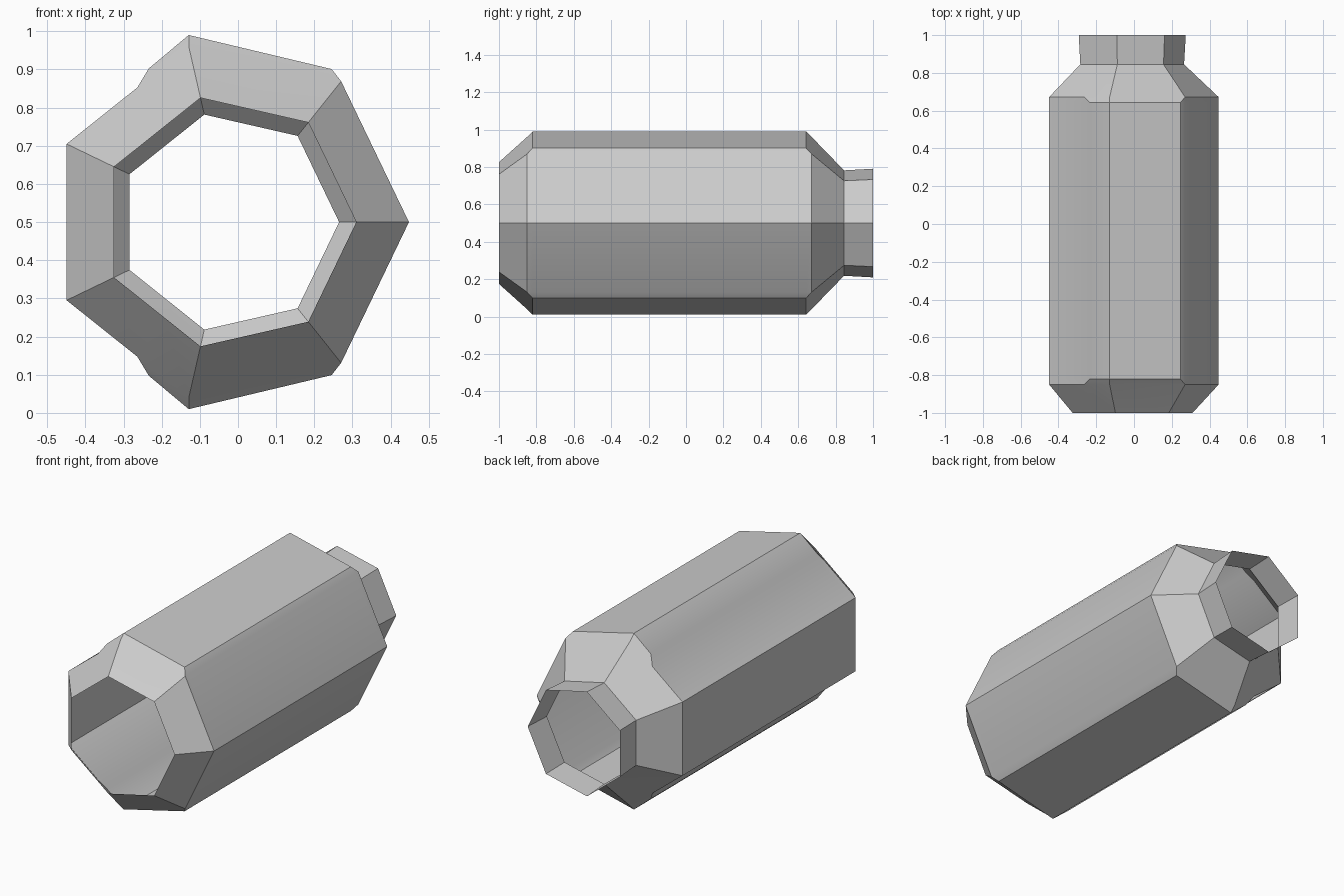
import bpy, bmesh
from math import cos, sin, tau

cube = bpy.data.objects.get("Cube")
if cube:
    bpy.data.objects.remove(cube)

CENTRE_X, CENTRE_Z = -0.024, 0.5
BODY_RADIUS = 0.472


def corner(radius, i):
    """Heptagon corner i, counted from +x, relative to the centre."""
    return radius * cos(tau * i / 7), radius * sin(tau * i / 7)


def section(radius, raised):
    """Closed outline; the plates on top and underneath stand out when raised."""
    v0, v1, v2, v3 = (corner(radius, i) for i in range(4))
    step = tuple(a + (b - a) * 0.42 for a, b in zip(v2, v3))
    plate_right, plate_left = v1, step
    if raised:
        plate_right = (v1[0] - 0.025, v1[1] + 0.032)
        v2 = (v2[0], v2[1] + 0.03)
        plate_left = (step[0] + 0.03, step[1] + 0.05)
    upper = [v1, plate_right, v2, plate_left, step, v3]
    lower = [(x, -z) for x, z in reversed(upper)]
    return [v0] + upper + lower


# Open tube: front mouth, chamfer, raised body, chamfer, flared neck
stations = [
    (-1.0, 0.334, False),
    (-0.85, BODY_RADIUS, False),
    (-0.82, BODY_RADIUS, True),
    (0.642, BODY_RADIUS, True),
    (0.672, BODY_RADIUS, False),
    (0.845, 0.289, False),
    (1.0, 0.298, False),
]
bm = bmesh.new()
rings = [[bm.verts.new((CENTRE_X + x, y, CENTRE_Z + z)) for x, z in section(r, raised)]
         for y, r, raised in stations]
for a, b in zip(rings, rings[1:]):
    for i in range(len(a)):
        j = (i + 1) % len(a)
        bm.faces.new((a[i], a[j], b[j], b[i]))
bmesh.ops.remove_doubles(bm, verts=bm.verts[:], dist=0.0005)
bmesh.ops.recalc_face_normals(bm, faces=bm.faces[:])
mesh = bpy.data.meshes.new("tube_body")
bm.to_mesh(mesh)
bm.free()

# Plain grey finish
grey = bpy.data.materials.new("light grey")
grey.use_nodes = True
colour = (0.6, 0.6, 0.6, 1)
grey.diffuse_color = colour
grey.node_tree.nodes["Principled BSDF"].inputs["Base Color"].default_value = colour
mesh.materials.append(grey)

tube = bpy.data.objects.new("tube_body", mesh)
bpy.context.collection.objects.link(tube)
bpy.context.view_layer.objects.active = tube
tube.select_set(True)
bpy.ops.object.shade_smooth_by_angle()
